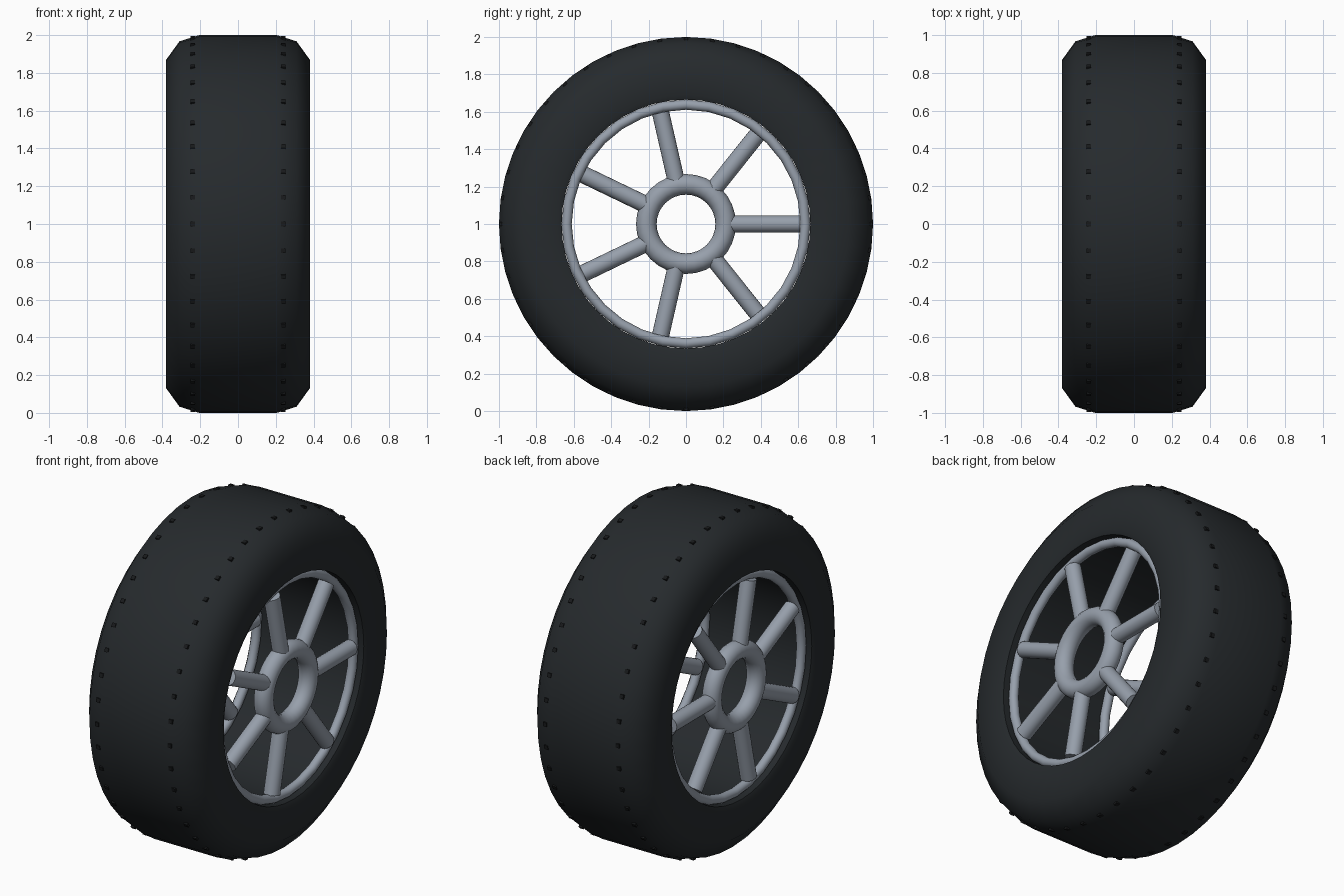
import bpy, bmesh
from math import pi, cos, sin
from mathutils import Matrix, Vector

if "Cube" in bpy.data.objects:
    bpy.data.objects.remove(bpy.data.objects["Cube"])


def material(name, rgb):
    m = bpy.data.materials.new(name)
    m.diffuse_color = (*rgb, 1)
    m.use_nodes = True
    m.node_tree.nodes["Principled BSDF"].inputs["Base Color"].default_value = m.diffuse_color
    return m


RUBBER = material("rubber", (0.019, 0.023, 0.026))
STUD = material("dark_rubber", (0.009, 0.010, 0.011))
METAL = material("metal", (0.31, 0.35, 0.41))


def finish(bm, name, mat, angle=None):
    bmesh.ops.recalc_face_normals(bm, faces=bm.faces)
    me = bpy.data.meshes.new(name)
    bm.to_mesh(me)
    bm.free()
    me.materials.append(mat)
    ob = bpy.data.objects.new(name, me)
    bpy.context.collection.objects.link(ob)
    if angle:
        bpy.ops.object.select_all(action='DESELECT')
        ob.select_set(True)
        bpy.context.view_layer.objects.active = ob
        bpy.ops.object.shade_smooth_by_angle(angle=angle)
    return ob


def lathe(name, profile, steps, mat, angle):
    """Spin a closed (x, radius) profile about the wheel axle at z = 1."""
    bm = bmesh.new()
    rings = []
    for i in range(steps):
        a = 2 * pi * i / steps
        rings.append([bm.verts.new((x, r * cos(a), 1 + r * sin(a))) for x, r in profile])
    n = len(profile)
    for i in range(steps):
        p, q = rings[i], rings[(i + 1) % steps]
        for j in range(n):
            k = (j + 1) % n
            bm.faces.new((p[j], p[k], q[k], q[j]))
    return finish(bm, name, mat, angle)


def ring(name, x, major, minor, steps):
    circle = [(x + minor * cos(2 * pi * i / 16), major + minor * sin(2 * pi * i / 16))
              for i in range(16)]
    return lathe(name, circle, steps, METAL, pi / 3)


def spin(angle):
    return Matrix.Translation((0, 0, 1)) @ Matrix.Rotation(angle, 4, 'X')


# Tyre
half = [(0.205, 1.0), (0.31, 0.967), (0.38, 0.87), (0.38, 0.69), (0.37, 0.665)]
lathe("tyre", half + [(-x, r) for x, r in reversed(half)], 48, RUBBER, pi / 4)

# Tread studs around both shoulders
bm = bmesh.new()
for x in (-0.24, 0.24):
    for i in range(44):
        bmesh.ops.create_cube(bm, size=0.024,
                              matrix=spin(2 * pi * i / 44) @ Matrix.Translation((x, 0.984, 0)))
finish(bm, "tread_studs", STUD)

# Rim, hub and seven spokes on each side
for side, s in (("right", 1), ("left", -1)):
    x = 0.32 * s
    ring(f"{side}_rim", x, 0.638, 0.027, 32)
    ring(f"{side}_hub", x, 0.212, 0.055, 32)
    bm = bmesh.new()
    for i in range(7):
        place = Matrix.Translation((x, 0.42, 0)) @ Matrix.Rotation(pi / 2, 4, 'X')
        bmesh.ops.create_cone(bm, cap_ends=True, segments=20, radius1=0.046, radius2=0.046,
                              depth=0.38, matrix=spin(2 * pi * i / 7) @ place)
    finish(bm, f"{side}_spokes", METAL, pi / 5)
